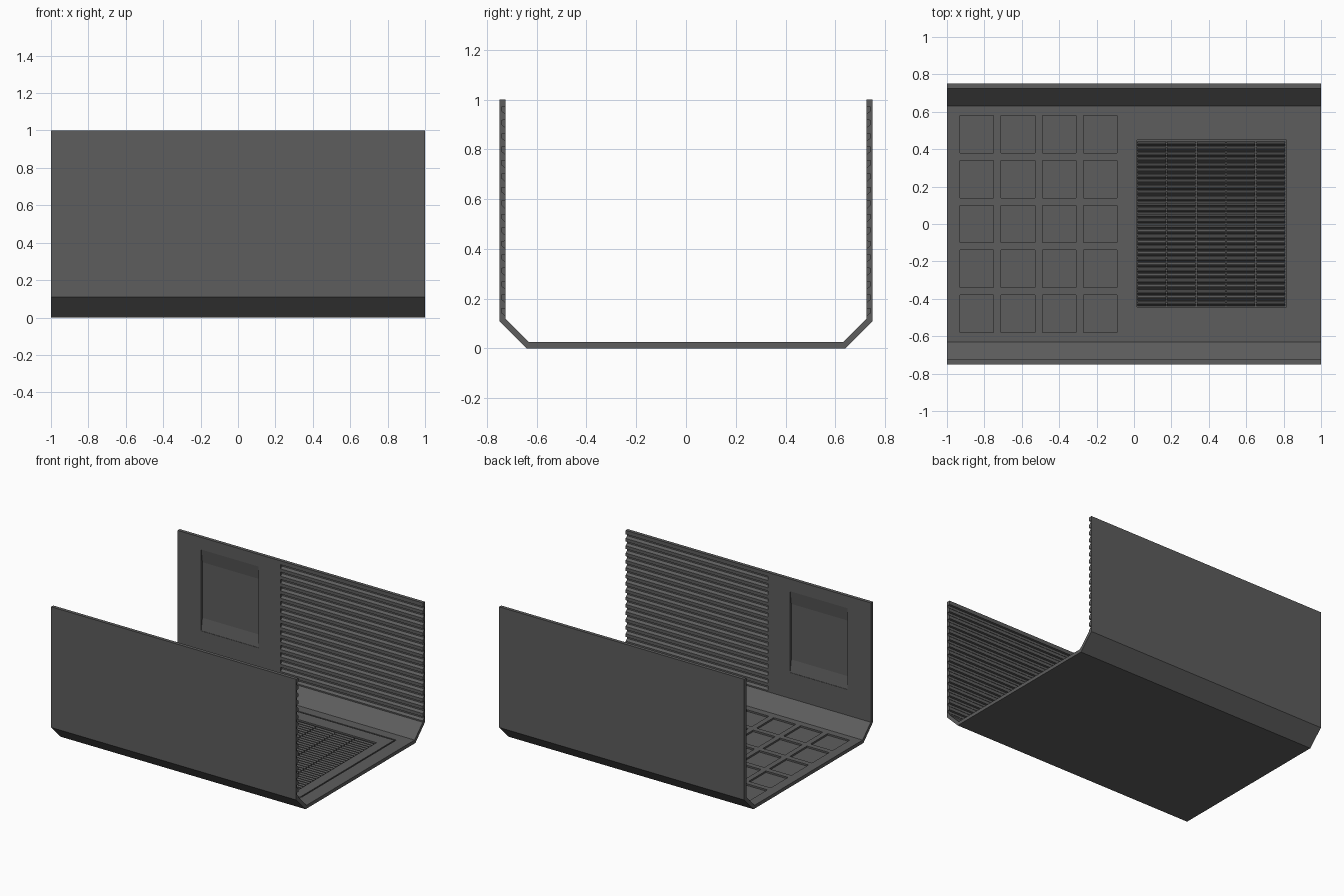
import bpy, bmesh

if "Cube" in bpy.data.objects:
    bpy.data.objects.remove(bpy.data.objects["Cube"])

grey = bpy.data.materials.new("dark_grey")
grey.diffuse_color = (0.11, 0.11, 0.11, 1)
grey.use_nodes = True
grey.node_tree.nodes["Principled BSDF"].inputs["Base Color"].default_value = grey.diffuse_color


def prism(bm, profile, x0, x1):
    """Extrude a (y, z) profile along x."""
    a = [bm.verts.new((x0, y, z)) for y, z in profile]
    b = [bm.verts.new((x1, y, z)) for y, z in profile]
    n = len(profile)
    bm.faces.new(a)
    bm.faces.new(b[::-1])
    for i in range(n):
        j = (i + 1) % n
        bm.faces.new((a[i], b[i], b[j], a[j]))


def box(bm, x0, x1, y0, y1, z0, z1):
    prism(bm, [(y0, z0), (y1, z0), (y1, z1), (y0, z1)], x0, x1)


def finish(bm, name):
    bmesh.ops.recalc_face_normals(bm, faces=bm.faces)
    me = bpy.data.meshes.new(name)
    bm.to_mesh(me)
    bm.free()
    me.materials.append(grey)
    ob = bpy.data.objects.new(name, me)
    bpy.context.collection.objects.link(ob)
    return ob


# Corridor shell: constant thickness U with chamfered lower corners
outer = [(0.75, 1), (0.75, 0.11), (0.64, 0)]
inner = [(0.63, 0.025), (0.725, 0.12), (0.725, 1)]
profile = outer + [(-y, z) for y, z in outer[::-1]]
profile += [(-y, z) for y, z in inner[::-1]][0:3] + inner
bm = bmesh.new()
prism(bm, profile, -1, 1)
shell = finish(bm, "corridor_shell")

# Recesses cut into the shell
bm = bmesh.new()
RIBS = 16
pitch = 0.865 / RIBS
for s in (-1, 1):
    # louvred grooves along the wall
    for i in range(RIBS):
        z = 0.13 + i * pitch
        prism(bm, [(s * 0.70, z), (s * 0.725, z), (s * 0.741, z + pitch * 0.25),
                   (s * 0.741, z + pitch * 0.55), (s * 0.70, z + pitch * 0.6)],
              -0.16, 1.1)
    # wall panel with sloping top and bottom bands
    prism(bm, [(s * 0.70, 0.31), (s * 0.728, 0.31), (s * 0.742, 0.40),
               (s * 0.742, 0.81), (s * 0.728, 0.91), (s * 0.70, 0.91)],
          -0.81, -0.34)
# floor tiles
for i in range(4):
    for j in range(5):
        x, y = -0.95 + i * 0.22, -0.60 + j * 0.24
        box(bm, x + 0.02, x + 0.20, y + 0.02, y + 0.22, 0.013, 0.06)
# grate well
box(bm, 0.015, 0.815, -0.445, 0.45, 0.008, 0.06)
# thin seam around the grate
for y in (-0.56, 0.55):
    box(bm, -0.06, 0.90, y, y + 0.01, 0.018, 0.06)
for x in (-0.06, 0.89):
    box(bm, x, x + 0.01, -0.545, 0.545, 0.018, 0.06)
cutter = finish(bm, "recess_cutter")
cutter.hide_render = True

mod = shell.modifiers.new("recesses", 'BOOLEAN')
mod.operation = 'DIFFERENCE'
mod.solver = 'EXACT'
mod.object = cutter
bpy.context.view_layer.update()
dg = bpy.context.evaluated_depsgraph_get()
cut_mesh = bpy.data.meshes.new_from_object(shell.evaluated_get(dg))
shell.modifiers.clear()
shell.data = cut_mesh
bpy.data.objects.remove(cutter)

# Floor grate: five columns of ridged slats
bm = bmesh.new()
SLATS = 30
p = 0.885 / SLATS
for c in range(5):
    x = 0.018 + c * 0.159
    for i in range(SLATS):
        y = -0.44 + i * p
        prism(bm, [(y + 0.002, 0.007), (y + p - 0.002, 0.007),
                   (y + p * 0.6, 0.023), (y + p * 0.4, 0.023)],
              x, x + 0.153)
finish(bm, "floor_grate")
